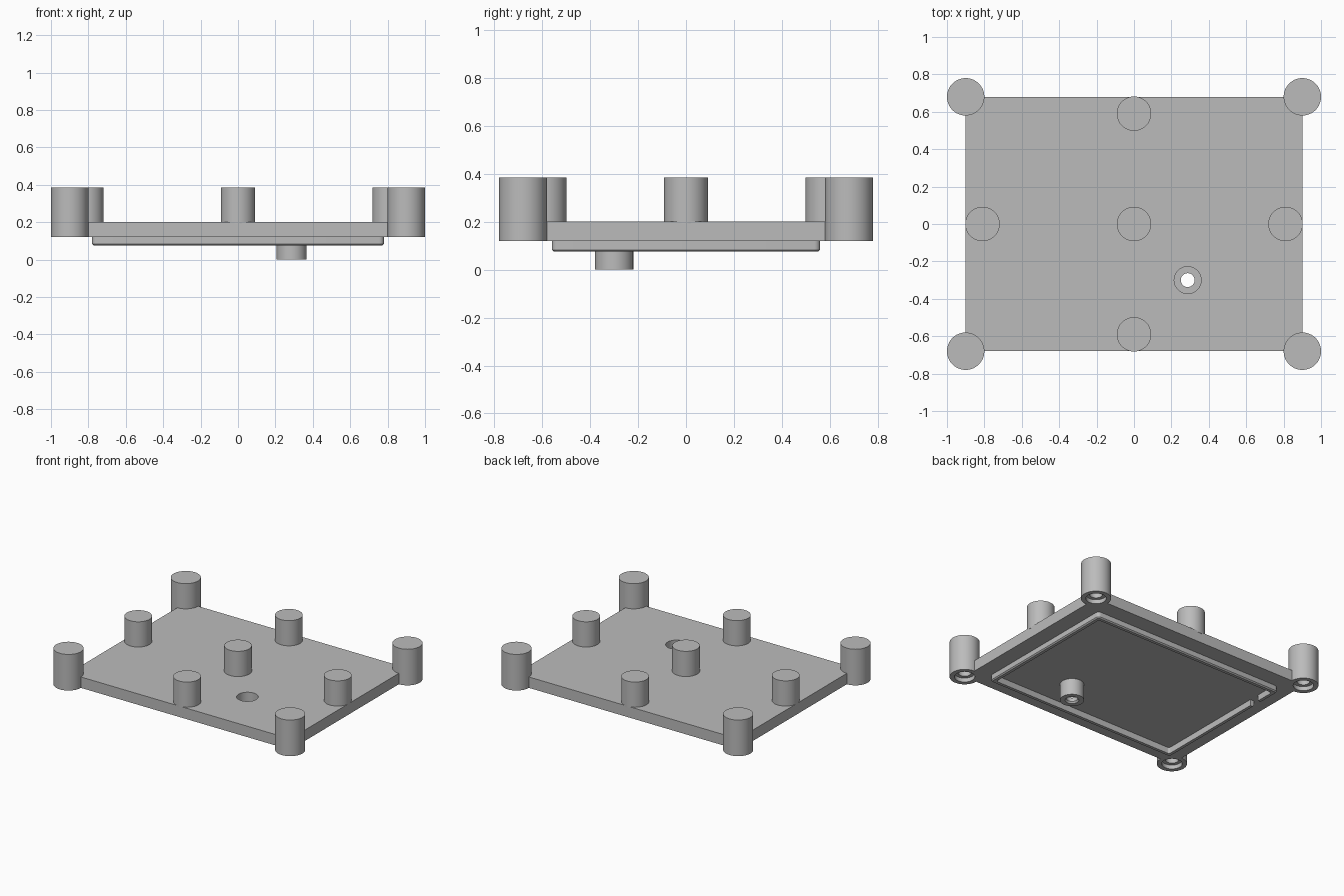
import bpy, bmesh, math

cube = bpy.data.objects.get("Cube")
if cube:
    bpy.data.objects.remove(cube, do_unlink=True)

grey = bpy.data.materials.new("plain grey")
grey.use_nodes = True
grey.diffuse_color = (0.5, 0.5, 0.5, 1)
grey.node_tree.nodes["Principled BSDF"].inputs["Base Color"].default_value = (0.5, 0.5, 0.5, 1)

PLATE_X, PLATE_Y = 0.9, 0.68
PLATE_LOW, PLATE_TOP, POST_TOP = 0.12, 0.2, 0.385
BOSS = (0.287, -0.3)
SEGMENTS = 64


def finish(name, bm, location=(0, 0, 0)):
    bmesh.ops.recalc_face_normals(bm, faces=bm.faces)
    mesh = bpy.data.meshes.new(name)
    bm.to_mesh(mesh)
    bm.free()
    obj = bpy.data.objects.new(name, mesh)
    obj.location = location
    bpy.context.collection.objects.link(obj)
    mesh.materials.append(grey)
    return obj


def smooth(obj):
    bpy.ops.object.select_all(action="DESELECT")
    obj.select_set(True)
    bpy.context.view_layer.objects.active = obj
    bpy.ops.object.shade_smooth_by_angle(angle=math.radians(30))


def box(name, half_x, half_y, low, high, center=(0, 0), corner=0, chamfer=0):
    bm = bmesh.new()
    bmesh.ops.create_cube(bm, size=1)
    for v in bm.verts:
        v.co.x = v.co.x * 2 * half_x + center[0]
        v.co.y = v.co.y * 2 * half_y + center[1]
        v.co.z = high if v.co.z > 0 else low
    if corner:
        upright = [e for e in bm.edges if abs(e.verts[0].co.z - e.verts[1].co.z) > 0.001]
        bmesh.ops.bevel(bm, geom=upright, offset=corner, segments=6, profile=0.5, affect="EDGES")
    if chamfer:
        lower = [e for e in bm.edges if all(abs(v.co.z - low) < 0.001 for v in e.verts)]
        bmesh.ops.bevel(bm, geom=lower, offset=chamfer, segments=1, affect="EDGES")
    return finish(name, bm)


def lathe(name, profile, x, y):
    """Turn a (radius, height) profile around a vertical axis."""
    bm = bmesh.new()
    verts = [bm.verts.new((r, 0, z)) for r, z in profile]
    edges = [bm.edges.new(pair) for pair in zip(verts, verts[1:])]
    bmesh.ops.spin(bm, geom=verts + edges, axis=(0, 0, 1), cent=(0, 0, 0),
                   angle=math.tau, steps=SEGMENTS, use_merge=True)
    bmesh.ops.remove_doubles(bm, verts=bm.verts, dist=0.0001)
    obj = finish(name, bm, (x, y, 0))
    smooth(obj)
    return obj


def cylinder(name, radius, low, high, x, y):
    return lathe(name, [(0, low), (radius, low), (radius, high), (0, high)], x, y)


def cut(target, cutter):
    cutter.hide_render = True
    bpy.context.view_layer.objects.active = target
    mod = target.modifiers.new("cut", "BOOLEAN")
    mod.operation, mod.solver, mod.object = "DIFFERENCE", "EXACT", cutter
    bpy.ops.object.modifier_apply(modifier=mod.name)
    bpy.data.objects.remove(cutter, do_unlink=True)


# Base plate, notched for the corner posts and opened for the screw
corners = [(sx * PLATE_X, sy * PLATE_Y) for sx in (-1, 1) for sy in (-1, 1)]
plate = box("base_plate", PLATE_X, PLATE_Y, PLATE_LOW, PLATE_TOP)
for x, y in corners:
    cut(plate, cylinder("cutter", 0.097, 0, 0.5, x, y))
cut(plate, cylinder("cutter", 0.072, 0, 0.5, *BOSS))
smooth(plate)

# Corner posts with stepped blind holes underneath
corner_profile = [(0, 0.33), (0.043, 0.33), (0.043, 0.15), (0.068, 0.15), (0.068, PLATE_LOW),
                  (0.1, PLATE_LOW), (0.1, POST_TOP), (0, POST_TOP)]
for x, y in corners:
    side = "left" if x > 0 else "right"
    end = "front" if y < 0 else "back"
    lathe(f"{end}_{side}_corner_post", corner_profile, x, y)

# Solid posts standing on the plate
for name, x, y in (("center_post", 0, 0), ("left_post", 0.81, 0), ("right_post", -0.81, 0),
                   ("front_post", 0, -0.59), ("back_post", 0, 0.59)):
    cylinder(name, 0.092, PLATE_TOP - 0.01, POST_TOP, x, y)

# Locating rim under the plate, with a small gap on one side
rim = box("underside_rim", 0.78, 0.56, 0.075, PLATE_LOW, corner=0.025, chamfer=0.008)
cut(rim, box("cutter", 0.75, 0.53, 0, 0.3, corner=0.015))
cut(rim, box("cutter", 0.05, 0.04, 0, 0.3, center=(-0.765, 0.35)))
smooth(rim)

# Screw boss: counterbored from above, narrow hole through the floor
lathe("screw_boss", [(0.072, PLATE_LOW), (0.08, PLATE_LOW), (0.08, 0), (0.046, 0),
                     (0.037, 0.012), (0.037, 0.04), (0.072, 0.04), (0.072, PLATE_LOW)], *BOSS)
